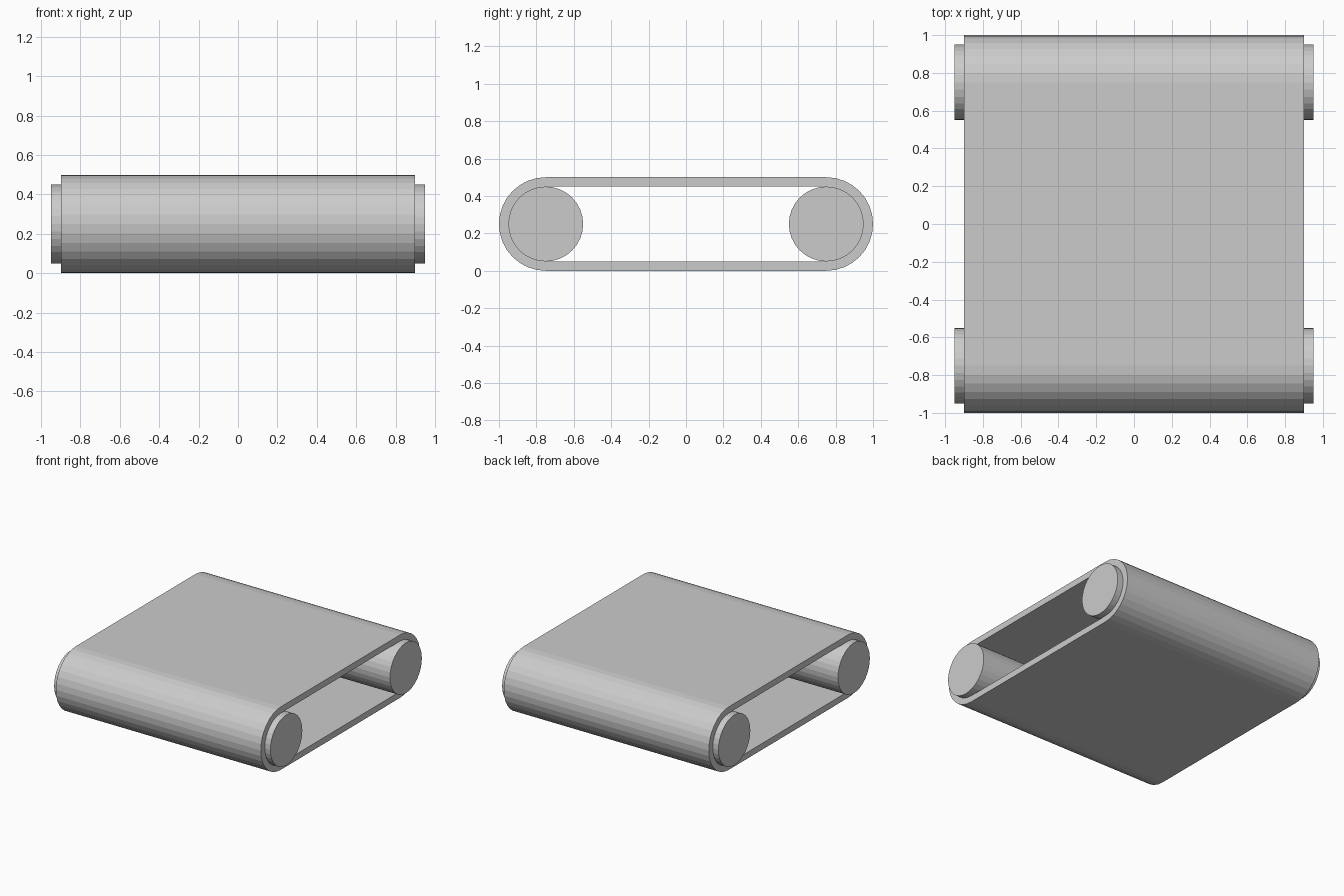
import bpy, bmesh
from math import sin, cos, pi, radians
from mathutils import Matrix

if "Cube" in bpy.data.objects:
    bpy.data.objects.remove(bpy.data.objects["Cube"])

R_OUT, R_IN, AXLE_Y, AXLE_Z = 0.25, 0.20, 0.75, 0.25
BELT_HALF, ROLLER_LEN, SIDES = 0.9, 1.9, 32


def finish(bm, name):
    bmesh.ops.recalc_face_normals(bm, faces=bm.faces)
    mesh = bpy.data.meshes.new(name)
    bm.to_mesh(mesh)
    bm.free()
    obj = bpy.data.objects.new(name, mesh)
    bpy.context.collection.objects.link(obj)
    return obj


def stadium(radius):
    """Closed loop of (y, z) points around both axles."""
    half = SIDES // 2
    pts = []
    for centre, start in ((AXLE_Y, -pi / 2), (-AXLE_Y, pi / 2)):
        for i in range(half + 1):
            a = start + pi * i / half
            pts.append((centre + radius * cos(a), AXLE_Z + radius * sin(a)))
    return pts


# Belt: hollow stadium band with thickness
bm = bmesh.new()
loops = [[bm.verts.new((x, y, z)) for y, z in stadium(r)]
         for x, r in ((-BELT_HALF, R_OUT), (BELT_HALF, R_OUT),
                      (BELT_HALF, R_IN), (-BELT_HALF, R_IN))]
count = len(loops[0])
for k in range(4):
    a, b = loops[k], loops[(k + 1) % 4]
    for i in range(count):
        j = (i + 1) % count
        bm.faces.new((a[i], a[j], b[j], b[i]))
finish(bm, "belt")

# Rollers: solid cylinders sticking out past the belt edges
for name, y in (("front_roller", -AXLE_Y), ("back_roller", AXLE_Y)):
    bm = bmesh.new()
    bmesh.ops.create_cone(bm, cap_ends=True, segments=SIDES, radius1=R_IN,
                          radius2=R_IN, depth=ROLLER_LEN,
                          matrix=Matrix.Rotation(radians(90), 4, 'Y'))
    roller = finish(bm, name)
    roller.location = (0, y, AXLE_Z)
